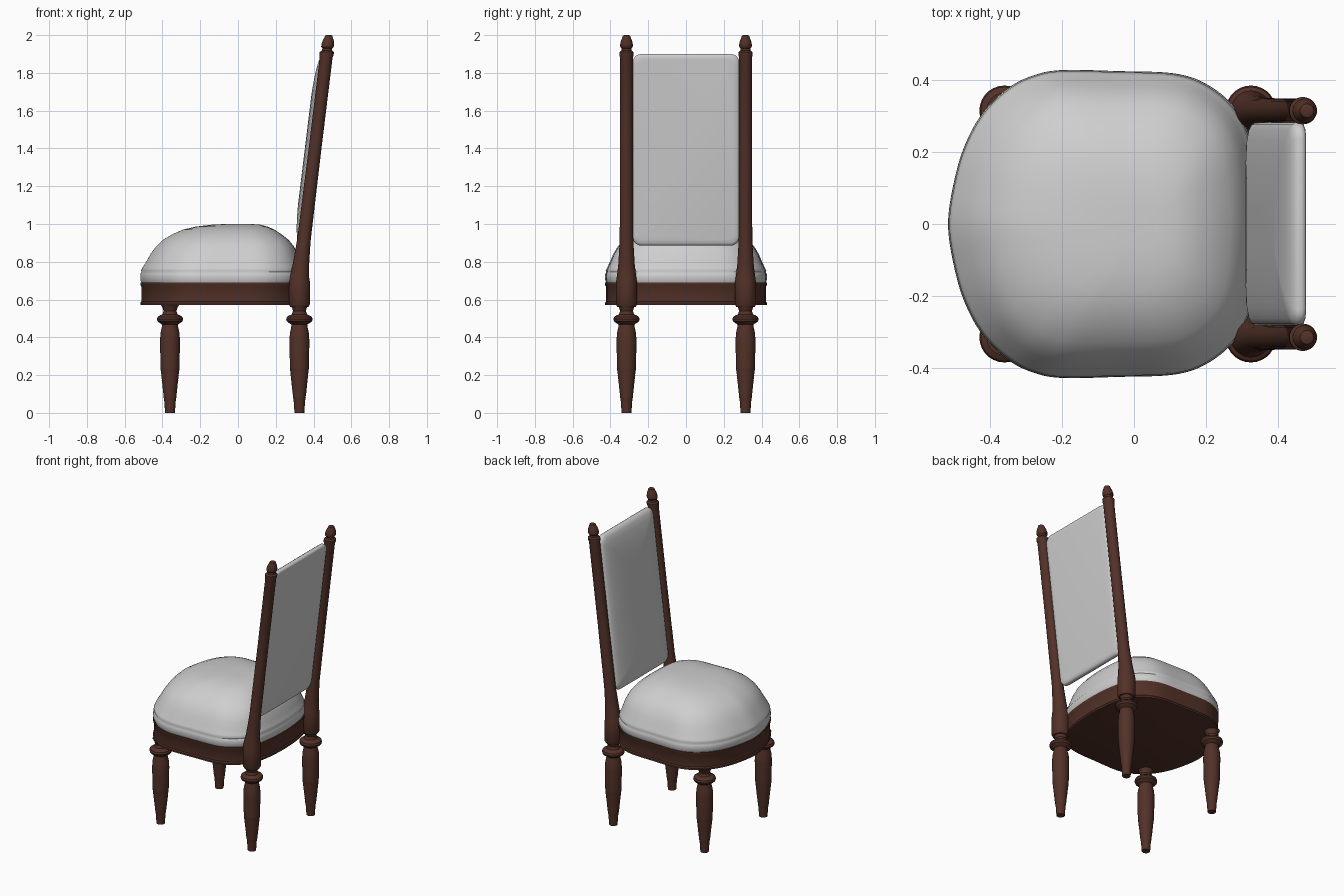
import bpy, bmesh, math
from mathutils import Vector

if "Cube" in bpy.data.objects:
    bpy.data.objects.remove(bpy.data.objects["Cube"])


def material(name, rgb):
    m = bpy.data.materials.new(name)
    m.diffuse_color = (*rgb, 1)
    m.use_nodes = True
    m.node_tree.nodes["Principled BSDF"].inputs["Base Color"].default_value = m.diffuse_color
    return m


WOOD = material("dark brown wood", (0.085, 0.031, 0.021))
CLOTH = material("pale grey fabric", (0.62, 0.62, 0.62))


def loft(name, rings, mat, angle=35):
    """Skin a stack of equal-length closed rings and cap both ends."""
    bm = bmesh.new()
    rows = [[bm.verts.new(p) for p in ring] for ring in rings]
    n = len(rows[0])
    for a, b in zip(rows, rows[1:]):
        for i in range(n):
            j = (i + 1) % n
            bm.faces.new((a[i], a[j], b[j], b[i]))
    bm.faces.new(rows[0][::-1])
    bm.faces.new(rows[-1])
    bmesh.ops.recalc_face_normals(bm, faces=bm.faces)
    me = bpy.data.meshes.new(name)
    bm.to_mesh(me)
    bm.free()
    me.materials.append(mat)
    ob = bpy.data.objects.new(name, me)
    bpy.context.collection.objects.link(ob)
    bpy.ops.object.select_all(action='DESELECT')
    ob.select_set(True)
    bpy.context.view_layer.objects.active = ob
    bpy.ops.object.shade_smooth_by_angle(angle=math.radians(angle))
    return ob


def turned(name, profile, x, y, lean=0.0, lean_from=0.0, n=28):
    """Lathe a (radius, z) profile; above lean_from the axis slopes to +x."""
    rings = []
    for r, z in profile:
        cx = x + lean * max(0, z - lean_from)
        rings.append([(cx + r * math.cos(2 * math.pi * i / n),
                       y + r * math.sin(2 * math.pi * i / n), z) for i in range(n)])
    return loft(name, rings, WOOD)


def smooth_closed(pts, steps=6):
    """Catmull-Rom curve through a closed list of points."""
    out = []
    n = len(pts)
    for i in range(n):
        p0, p1, p2, p3 = (Vector(pts[(i + k) % n]) for k in (-1, 0, 1, 2))
        for s in range(steps):
            t = s / steps
            out.append(0.5 * (2 * p1 + (p2 - p0) * t + (2 * p0 - 5 * p1 + 4 * p2 - p3) * t * t
                              + (3 * p1 - p0 - 3 * p2 + p3) * t ** 3))
    return out


# Seat plan: half outline, mirrored across y
half = [(-0.50, 0.12), (-0.47, 0.22), (-0.42, 0.31), (-0.35, 0.378), (-0.28, 0.413),
        (-0.2, 0.428), (-0.04, 0.425), (0.11, 0.419), (0.2, 0.39), (0.275, 0.33),
        (0.32, 0.25), (0.342, 0.14)]
plan = smooth_closed([(-0.517, 0)] + half + [(0.35, 0)] + [(x, -y) for x, y in half[::-1]])
CX = -0.085


def seat_ring(scale, z, cx=CX):
    return [(cx + (p.x - CX) * scale, p.y * scale, z) for p in plan]


# Seat frame with slightly flared edges
loft("seat_frame", [seat_ring(s, z) for s, z in
                    [(0.985, 0.57), (1.0, 0.572), (1.0, 0.583), (0.988, 0.59),
                     (0.988, 0.668), (1.0, 0.677), (1.0, 0.69)]], WOOD)

# Domed cushion with a piping line near the bottom
loft("seat_cushion", [seat_ring(*a) for a in
                      [(0.985, 0.688), (0.997, 0.70), (1.0, 0.72), (0.997, 0.738), (0.985, 0.746),
                       (0.992, 0.753), (0.975, 0.768), (0.94, 0.80, -0.08), (0.90, 0.84, -0.075),
                       (0.845, 0.88, -0.07), (0.77, 0.915, -0.066), (0.67, 0.945, -0.06),
                       (0.56, 0.97, -0.05), (0.44, 0.986, -0.035), (0.3, 0.996, -0.01),
                       (0.15, 1.0, 0.0)]], CLOTH, 60)

# Turned legs, with fine rings cut in the tapered foot
leg = [(0.026, 0.0), (0.03, 0.06)]
for i in range(12):
    z = 0.075 + i * 0.013
    r = 0.032 + 0.0014 * i
    leg += [(r, z), (r + 0.002, z + 0.007)]
leg += [(0.05, 0.245), (0.053, 0.38), (0.05, 0.425), (0.044, 0.45), (0.042, 0.468), (0.052, 0.474),
        (0.066, 0.484), (0.07, 0.496), (0.066, 0.508), (0.054, 0.516), (0.04, 0.522),
        (0.034, 0.54), (0.04, 0.558), (0.05, 0.575)]

# Leaning back posts: base block, tapered shaft and finial
post = [(0.048, 0.56), (0.056, 0.575), (0.056, 0.69), (0.052, 0.715), (0.044, 0.78), (0.039, 0.86),
        (0.036, 0.92), (0.034, 1.4), (0.034, 1.88), (0.038, 1.895), (0.038, 1.91), (0.027, 1.918),
        (0.026, 1.93), (0.033, 1.938), (0.034, 1.95), (0.029, 1.972), (0.023, 1.985),
        (0.019, 1.997), (0.012, 2.0)]
LEAN, BASE = 0.122, 0.72

for side, y in (("right", -0.315), ("left", 0.315)):
    turned("front_leg_" + side, leg, -0.36, y)
    turned("rear_leg_" + side, leg, 0.325, y)
    turned("back_post_" + side, post, 0.325, y, LEAN, BASE)


# Padded back panel: rounded rectangles stacked from the rear face to the front
def panel_ring(depth, inset, steps=6):
    w, h, r = 0.282 - inset, 0.507 - inset, max(0.045 - inset * 0.3, 0.015)
    ring = []
    for k, (sy, sz) in enumerate(((1, 1), (-1, 1), (-1, -1), (1, -1))):
        for i in range(steps + 1):
            a = math.pi / 2 * (k + i / steps)
            y = sy * (w - r) + r * math.cos(a)
            z = 1.393 + sz * (h - r) + r * math.sin(a)
            ring.append((0.325 + LEAN * (z - BASE) + depth, y, z))
    return ring


loft("back_panel", [panel_ring(*a) for a in
                    [(0.013, 0.03), (0.011, 0.012), (0.006, 0.003), (-0.002, 0.0), (-0.014, 0.0),
                     (-0.024, 0.006), (-0.032, 0.02), (-0.04, 0.05), (-0.047, 0.1),
                     (-0.052, 0.16), (-0.054, 0.22)]], CLOTH, 60)
